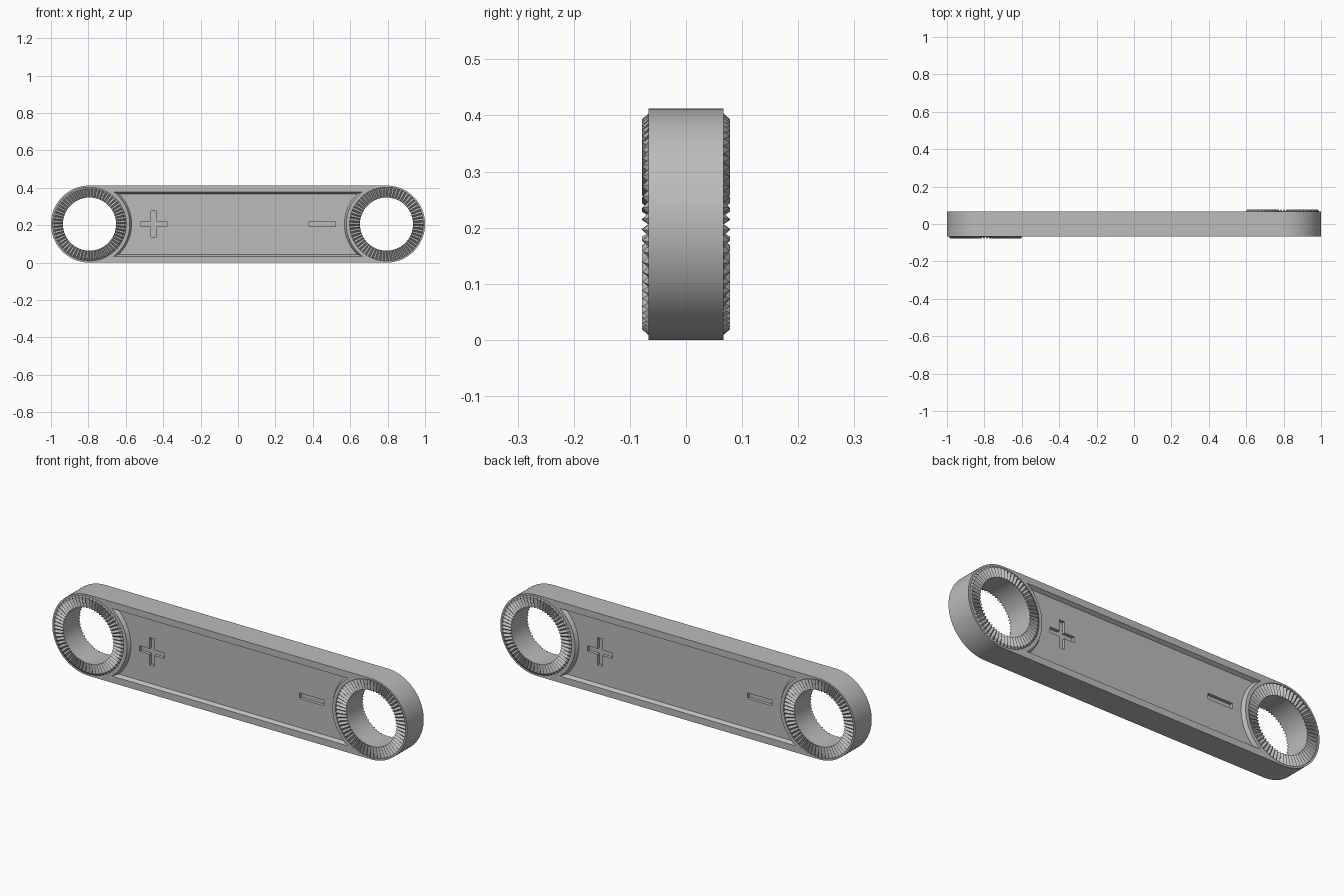
import bpy, bmesh
from math import sin, cos, pi, asin

cube = bpy.data.objects.get("Cube")
if cube:
    bpy.data.objects.remove(cube)

R = 0.206          # end radius and centre height
CX = 0.794         # distance of the ring centres from the middle
T = 0.067          # half thickness
HOLE, RING = 0.142, 0.197
TEETH, TOOTH = 60, 0.011

grey = bpy.data.materials.new("grey_metal")
grey.use_nodes = True
grey.diffuse_color = (0.5, 0.5, 0.5, 1)
grey.node_tree.nodes["Principled BSDF"].inputs["Base Color"].default_value = (0.5, 0.5, 0.5, 1)


def make_object(name, bm):
    bmesh.ops.recalc_face_normals(bm, faces=bm.faces)
    mesh = bpy.data.meshes.new(name)
    bm.to_mesh(mesh)
    bm.free()
    mesh.materials.append(grey)
    obj = bpy.data.objects.new(name, mesh)
    bpy.context.collection.objects.link(obj)
    return obj


def loft(name, sections, side=1):
    """Solid through (outline, y) sections; side -1 turns it to the back."""
    bm = bmesh.new()
    loops = [[bm.verts.new((side * x, side * y, R + z)) for x, z in outline]
             for outline, y in sections]
    for a, b in zip(loops, loops[1:]):
        for i in range(len(a)):
            j = (i + 1) % len(a)
            bm.faces.new((a[i], a[j], b[j], b[i]))
    bm.faces.new(loops[0])
    bm.faces.new(loops[-1])
    return make_object(name, bm)


def arc(cx, r, start, end, n):
    return [(cx + r * cos(start + (end - start) * i / n),
             r * sin(start + (end - start) * i / n)) for i in range(n + 1)]


def pocket_outline(grow):
    """Panel between the two rings, with concave ends."""
    h, r = 0.172 + grow, 0.215 - grow
    a = asin(h / r)
    return arc(-CX, r, -a, a, 40) + arc(CX, r, pi - a, pi + a, 40)


def shade(obj):
    bpy.ops.object.select_all(action='DESELECT')
    obj.select_set(True)
    bpy.context.view_layer.objects.active = obj
    bpy.ops.object.shade_smooth_by_angle(angle=0.5)


# Link body
stadium = arc(CX, R, -pi / 2, pi / 2, 60) + arc(-CX, R, pi / 2, 1.5 * pi, 60)
body = loft("link_body", [(stadium, -T), (stadium, T)])

# Cutters: ring seats, sloped pockets and engraved plus and minus signs
L, W = 0.07, 0.014
plus = [(-L, -W), (-W, -W), (-W, -L), (W, -L), (W, -W), (L, -W),
        (L, W), (W, W), (W, L), (-W, L), (-W, W), (-L, W)]
minus = [(-L, -W), (L, -W), (L, W), (-L, W)]
cutters = []
for side in (1, -1):
    seat = arc(-CX, RING, 0, 2 * pi, 2 * TEETH)[:-1]
    cutters.append(loft("seat_cutter", [(seat, -0.2), (seat, 0.2)], side))
    cutters.append(loft("pocket_cutter", [(pocket_outline(0.005), -T - 0.009),
                                          (pocket_outline(0), -T),
                                          (pocket_outline(-0.01), -T + 0.018)], side))
    for sign, x0 in ((plus, -0.45), (minus, 0.45)):
        outline = [(x0 + x, z) for x, z in sign]
        cutters.append(loft("sign_cutter", [(outline, -0.1), (outline, -0.033)], side))

for cutter in cutters:
    cutter.hide_render = True
    mod = body.modifiers.new("cut", 'BOOLEAN')
    mod.operation = 'DIFFERENCE'
    mod.solver = 'EXACT'
    mod.object = cutter

# Bake the cuts into the body and drop the cutters
graph = bpy.context.evaluated_depsgraph_get()
cut_mesh = bpy.data.meshes.new_from_object(body.evaluated_get(graph))
body.modifiers.clear()
body.data = cut_mesh
for cutter in cutters:
    bpy.data.objects.remove(cutter)
shade(body)


def toothed_ring(name, side):
    """Bush with raised teeth on one face and sunken teeth on the other."""
    bm = bmesh.new()
    n = 2 * TEETH
    loops = []
    for i in range(n):
        a = 2 * pi * i / n
        peak = TOOTH if i % 2 else 0
        front, back = -T - peak, T - peak
        profile = [(HOLE, back), (HOLE, front), (RING - 0.009, front),
                   (RING, -T), (RING, back)]
        loops.append([bm.verts.new((side * (-CX + r * cos(a)), side * y, R + r * sin(a)))
                      for r, y in profile])
    for i in range(n):
        p, q = loops[i], loops[(i + 1) % n]
        for k in range(len(p)):
            m = (k + 1) % len(p)
            bm.faces.new((p[k], p[m], q[m], q[k]))
    shade(make_object(name, bm))


toothed_ring("right_toothed_ring", 1)
toothed_ring("left_toothed_ring", -1)
